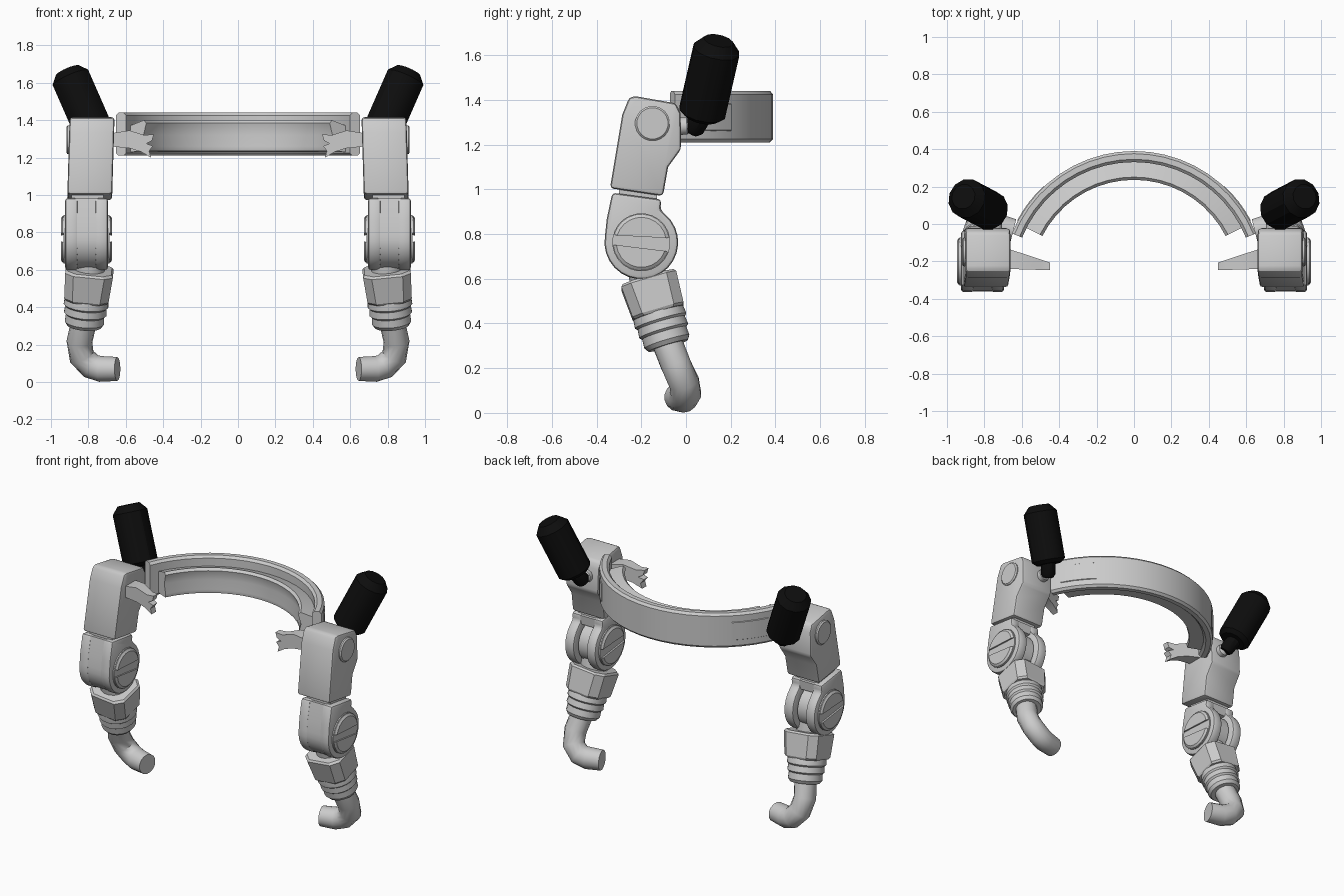
import bpy, bmesh, math
from mathutils import Vector, Matrix

if "Cube" in bpy.data.objects:
    bpy.data.objects.remove(bpy.data.objects["Cube"])


def material(name, v):
    m = bpy.data.materials.new(name)
    m.diffuse_color = (v, v, v, 1)
    m.use_nodes = True
    m.node_tree.nodes["Principled BSDF"].inputs["Base Color"].default_value = m.diffuse_color
    return m


GREY = material("light grey", 0.6)
BLACK = material("black", 0.004)


def finish(name, bm, mat=GREY, mirror=True, angle=35):
    """Turn a bmesh into a shaded object, with a mirrored twin if wanted."""
    bmesh.ops.recalc_face_normals(bm, faces=bm.faces)
    for side in (("right", "left") if mirror else ("",)):
        me = bpy.data.meshes.new(name)
        bm.to_mesh(me)
        if side == "left":
            me.transform(Matrix.Scale(-1, 4, (1, 0, 0)))
            me.flip_normals()
        me.materials.append(mat)
        ob = bpy.data.objects.new((side + "_" + name).strip("_"), me)
        bpy.context.collection.objects.link(ob)
        bpy.ops.object.select_all(action='DESELECT')
        ob.select_set(True)
        bpy.context.view_layer.objects.active = ob
        bpy.ops.object.shade_smooth_by_angle(angle=math.radians(angle))
    bm.free()


def loft(rings):
    """Skin a list of point rings and cap both ends."""
    bm = bmesh.new()
    vs = [[bm.verts.new(p) for p in r] for r in rings]
    n = len(vs[0])
    for a, b in zip(vs, vs[1:]):
        for i in range(n):
            bm.faces.new((a[i], a[(i + 1) % n], b[(i + 1) % n], b[i]))
    bm.faces.new(vs[0][::-1])
    bm.faces.new(vs[-1])
    bmesh.ops.recalc_face_normals(bm, faces=bm.faces)
    return bm


def ring(c, d, shape):
    """Place a flat shape at c, facing along d."""
    d = Vector(d).normalized()
    u = Vector((0, 1, 0))
    u = (u - d * u.dot(d)).normalized()
    v = d.cross(u)
    return [Vector(c) + u * a + v * b for a, b in shape]


def circle(r, n=16):
    return [(r * math.cos(math.tau * (i + .5) / n), r * math.sin(math.tau * (i + .5) / n))
            for i in range(n)]


def turned(a, b, steps, n=16):
    """Round part along the line a-b; steps are (fraction, radius)."""
    a, b = Vector(a), Vector(b)
    return loft([ring(a.lerp(b, t), b - a, circle(r, n)) for t, r in steps])


def prism(pts, x0, x1, bevel=0.0, place=None):
    """Side profile (y, z) extruded along x, with softened edges."""
    bm = loft([[Vector((x, y, z)) for y, z in pts] for x in (x0, x1)])
    if bevel:
        edges = [e for e in bm.edges if e.calc_face_angle(0) > 0.6]
        bmesh.ops.bevel(bm, geom=edges, offset=bevel, segments=2, profile=0.5,
                        affect='EDGES', clamp_overlap=True)
    if place:
        for v in bm.verts:
            v.co = place(v.co)
    return bm


def sweep(profile, a0, a1, n):
    """Sweep an (r, z) profile around the headband centre."""
    rings = []
    for i in range(n + 1):
        a = math.radians(a0 + (a1 - a0) * i / n)
        rings.append([Vector((r * math.cos(a), -0.314 + r * math.sin(a), z)) for r, z in profile])
    return loft(rings)


# Curved band: outer shell, inner pad, raised side plates
finish("band_shell", sweep([(.704, 1.225), (.704, 1.425), (.69, 1.44), (.66, 1.44),
                            (.645, 1.425), (.645, 1.225), (.66, 1.21), (.69, 1.21)],
                           22, 158, 20), mirror=False)
finish("band_pad", sweep([(.65, 1.37), (.565, 1.40), (.55, 1.385), (.567, 1.32),
                          (.55, 1.26), (.555, 1.235), (.65, 1.23)], 27, 153, 18), mirror=False)
finish("band_plate", sweep([(.70, 1.26), (.708, 1.265), (.708, 1.38), (.70, 1.385)], 28, 47, 4))

# Upper arm block, leaning slightly outward towards the bottom
block = [(-.254, 1.412), (-.223, 1.416), (-.045, 1.385), (-.024, 1.34), (-.022, 1.18),
         (-.08, 1.10), (-.103, .97), (-.34, 1.005), (-.285, 1.335)]
finish("upper_arm", prism(block, .66, .90, .016,
                          lambda p: Vector((p.x + (1.42 - p.z) * .03, p.y, p.z))), angle=30)
finish("shoulder_disc", turned((.88, -.15, 1.295), (.918, -.15, 1.295),
                               [(0, .078), (.8, .078), (1, .07)], 20))

# Claw on the inner side of the shoulder
claw = [(.68, 1.33), (.58, 1.345), (.50, 1.32), (.45, 1.325), (.46, 1.29), (.49, 1.275),
        (.455, 1.262), (.475, 1.235), (.465, 1.20), (.52, 1.232), (.58, 1.25), (.68, 1.26)]
finish("claw", loft([[Vector((x, y0 + k * (.68 - x), z)) for x, z in claw]
                     for y0, k in ((-.24, -.03), (-.13, -.33))]))

# Elbow: rounded shell with a rear slot, hub, neck and slotted discs
EY, EZ = -.2, .763


def arc(r, a0, a1, n):
    return [(EY + r * math.cos(math.radians(a0 + (a1 - a0) * i / n)),
             EZ + r * math.sin(math.radians(a0 + (a1 - a0) * i / n))) for i in range(n + 1)]


top = [(-.355, .865), (-.33, .985), (-.11, .955), (-.115, .91)]
cheek = arc(.165, 50, -190, 18) + top
for x0, x1 in ((.695, .765), (.855, .925)):
    finish("elbow_cheek", prism(cheek, x0, x1, .016))
core = arc(.160, -90, -190, 8) + [(-.350, .865), (-.325, .980), (-.115, .950), (-.12, .89), (-.2, .885)]
finish("elbow_front", prism(core, .75, .87))
finish("elbow_hub", turned((.775, EY, EZ), (.845, EY, EZ), [(0, .13), (1, .13)], 20))
finish("elbow_neck", prism([(-.30, .95), (-.13, .93), (-.13, 1.02), (-.30, 1.04)], .72, .89))
for x, s in ((.695, -1), (.925, 1)):
    finish("elbow_disc", turned((x - s * .03, EY, EZ), (x + s * .008, EY, EZ),
                                [(0, .13), (1, .13)], 24))
    # two raised halves leave a screwdriver-like slot between them
    for a0 in (10, 186):
        finish("disc_half", loft([[Vector((xx, y, z)) for y, z in arc(r, a0, a0 + 154, 10)]
                                  for xx, r in ((x, .126), (x + s * .012, .126),
                                                (x + s * .022, .112))]))

# Cuff below the elbow and the ribbed wrist
finish("cuff_neck", turned((.80, -.19, .70), (.797, -.165, .58), [(0, .085), (1, .085)]))
axis = Vector((.015, .045, -.15))


def chamfered(h, c):
    return [(h, h - c), (h - c, h), (c - h, h), (-h, h - c),
            (-h, c - h), (c - h, -h), (h - c, -h), (h, c - h)]


cuff_top, cuff_end = Vector((.793, -.17, .603)), Vector((.810, -.122, .445))
finish("cuff", loft([ring(cuff_top.lerp(cuff_end, t), axis, chamfered(h, .045))
                     for t, h in ((0, .118), (.07, .128), (.93, .119), (1, .112))]), angle=25)
finish("ribbed_wrist", turned((.808, -.128, .46), (.823, -.08, .30),
                              [(0, .113), (.12, .118), (.3, .121), (.36, .111), (.58, .115),
                               (.64, .104), (.88, .106), (1, .092)], 20))

# Hooked hand
path = [Vector(p) for p in ((.822, -.09, .33), (.848, -.045, .215), (.835, -.008, .135),
                            (.785, .0, .085), (.735, -.012, .07), (.645, -.035, .07))]
rings = []
for i, p in enumerate(path):
    d = path[min(i + 1, len(path) - 1)] - path[max(i - 1, 0)]
    rings.append(ring(p, d, circle(.069 if i < 5 else .064, 14)))
finish("hook_hand", loft(rings), angle=40)

# Black canister on a small pivot behind the shoulder
finish("canister", turned((.763, .068, 1.325), (.912, .146, 1.665),
                          [(0, .08), (.06, .107), (.88, .107), (1, .068)], 12), BLACK, angle=30)
finish("canister_stem", turned((.775, .075, 1.34), (.735, .025, 1.258),
                               [(0, .048), (.8, .048), (1, .035)], 10), BLACK)
finish("pivot_pin", turned((.745, -.06, 1.28), (.745, .02, 1.285),
                           [(0, .04), (.8, .04), (1, .025)], 12))
